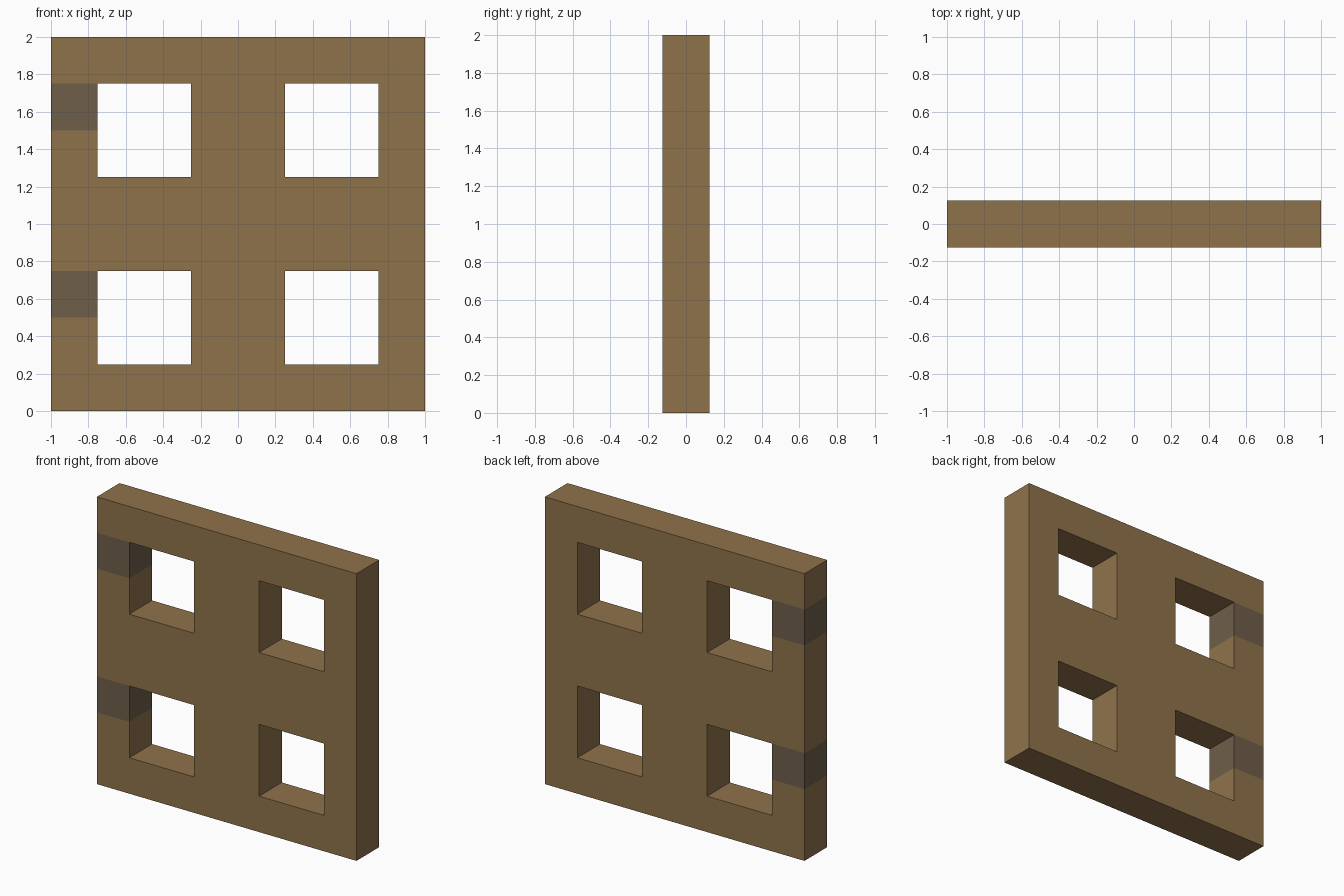
import bpy, bmesh
from mathutils import Matrix, Vector

if "Cube" in bpy.data.objects:
    bpy.data.objects.remove(bpy.data.objects["Cube"])


def material(name, rgb):
    m = bpy.data.materials.new(name)
    m.diffuse_color = (*rgb, 1)
    m.use_nodes = True
    m.node_tree.nodes["Principled BSDF"].inputs["Base Color"].default_value = m.diffuse_color
    return m


wood = material("brown_wood", (0.275, 0.171, 0.070))
metal = material("grey_brown_hinge", (0.156, 0.112, 0.067))

DEPTH = 0.25
bm = bmesh.new()

# Panel front: 8 x 8 cells of 0.25, standing upright at the front plane
bmesh.ops.create_grid(bm, x_segments=8, y_segments=8, size=1,
                      matrix=Matrix.Translation((0, -DEPTH / 2, 1)) @ Matrix.Rotation(1.5707963, 4, 'X'))

# Four square windows
holes = []
for f in bm.faces:
    c = f.calc_center_median()
    if 0.25 < abs(c.x) < 0.75 and 0.25 < abs(c.z - 1) < 0.75:
        holes.append(f)
bmesh.ops.delete(bm, geom=holes, context='FACES')

# Thickness: keep the front, extrude a copy backwards
front = bm.faces[:]
ext = bmesh.ops.extrude_face_region(bm, geom=front, use_keep_orig=True)
verts = [g for g in ext["geom"] if isinstance(g, bmesh.types.BMVert)]
bmesh.ops.translate(bm, vec=Vector((0, DEPTH, 0)), verts=verts)
bmesh.ops.recalc_face_normals(bm, faces=bm.faces[:])

# Hinge bands wrap the left stile, including edge and window reveal
for f in bm.faces:
    c = f.calc_center_median()
    vertical = abs(f.normal.z) < 0.5
    in_band = any(z < c.z < z + 0.25 for z in (0.5, 1.5))
    f.material_index = int(vertical and c.x < -0.74 and in_band)

# Merge coplanar cells of the same colour
bmesh.ops.dissolve_limit(bm, angle_limit=0.01, verts=bm.verts[:],
                         edges=bm.edges[:], delimit={'MATERIAL'})

mesh = bpy.data.meshes.new("trapdoor_panel")
bm.to_mesh(mesh)
bm.free()
mesh.materials.append(wood)
mesh.materials.append(metal)
obj = bpy.data.objects.new("trapdoor_panel", mesh)
bpy.context.collection.objects.link(obj)
